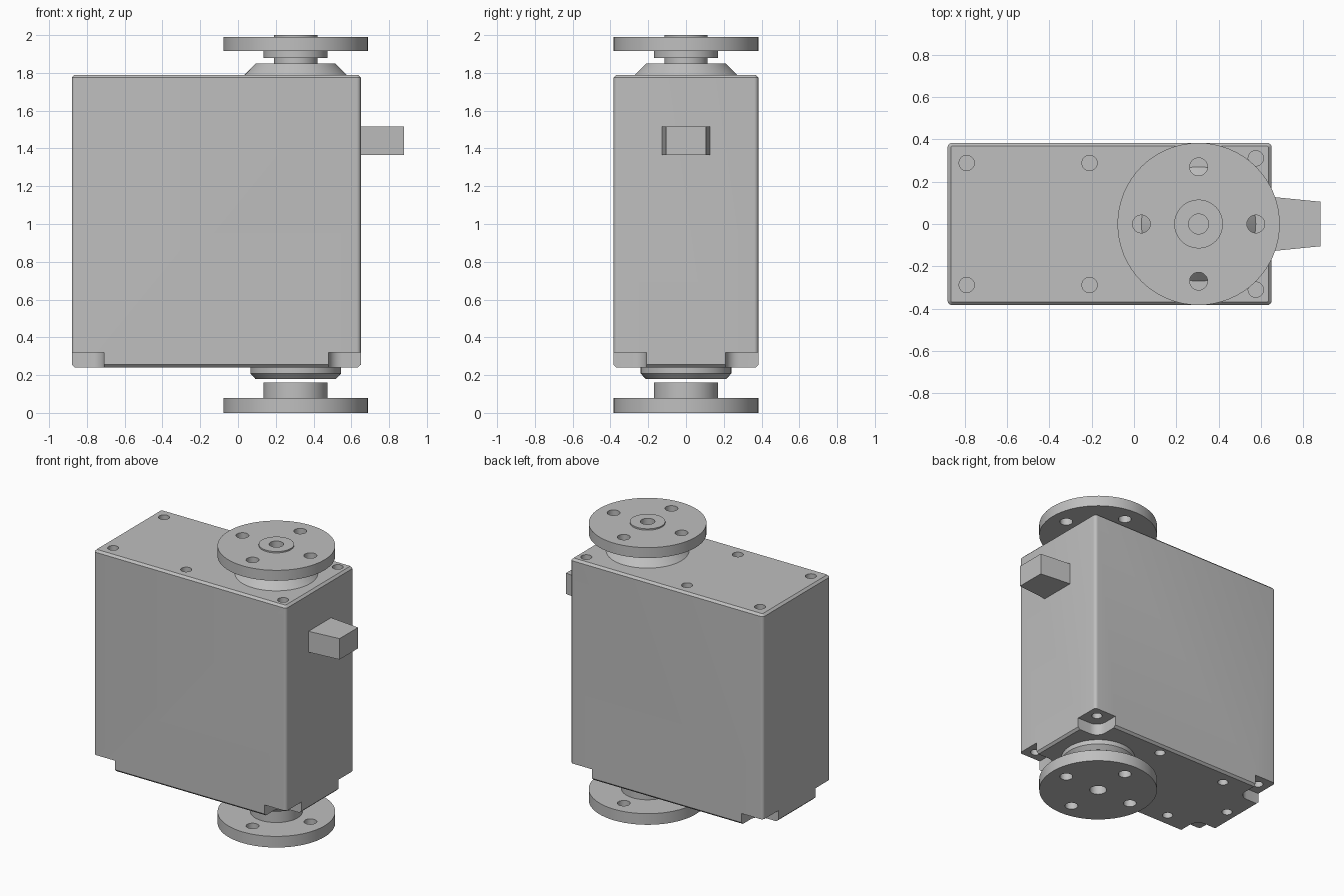
import bpy, bmesh, math
from mathutils import Matrix, Vector

cube = bpy.data.objects.get("Cube")
if cube:
    bpy.data.objects.remove(cube, do_unlink=True)

grey = bpy.data.materials.new("plain_grey")
grey.use_nodes = True
colour = (0.52, 0.52, 0.52, 1)
grey.diffuse_color = colour
grey.node_tree.nodes["Principled BSDF"].inputs["Base Color"].default_value = colour

AXIS_X = 0.305  # output shaft position
SEG = 64


def finish(bm, name):
    bmesh.ops.recalc_face_normals(bm, faces=bm.faces[:])
    mesh = bpy.data.meshes.new(name)
    bm.to_mesh(mesh)
    bm.free()
    mesh.materials.append(grey)
    obj = bpy.data.objects.new(name, mesh)
    bpy.context.collection.objects.link(obj)
    return obj


def add_box(bm, lo, hi, radius):
    """Box with rounded vertical edges."""
    lo, hi = Vector(lo), Vector(hi)
    size = hi - lo
    mat = Matrix.Translation((lo + hi) / 2) @ Matrix.Diagonal((*size, 1))
    verts = bmesh.ops.create_cube(bm, size=1, matrix=mat)["verts"]
    edges = {e for v in verts for e in v.link_edges}
    upright = [e for e in edges if abs(e.verts[0].co.z - e.verts[1].co.z) > 0.01]
    bmesh.ops.bevel(bm, geom=upright, offset=radius, segments=6,
                    affect='EDGES', profile=0.5)


def add_cylinder(bm, x, y, z0, z1, radius):
    bmesh.ops.create_cone(bm, cap_ends=True, segments=32, radius1=radius,
                          radius2=radius, depth=z1 - z0,
                          matrix=Matrix.Translation((x, y, (z0 + z1) / 2)))


def lathe(name, profile):
    """Turn a closed (radius, height) profile around the shaft axis."""
    bm = bmesh.new()
    vs = [bm.verts.new((AXIS_X + r, 0, z)) for r, z in profile]
    edges = [bm.edges.new((a, b)) for a, b in zip(vs, vs[1:] + vs[:1])
             if abs(a.co.x - AXIS_X) + abs(b.co.x - AXIS_X) > 1e-5]
    bmesh.ops.spin(bm, geom=vs + edges, cent=(AXIS_X, 0, 0), axis=(0, 0, 1),
                   angle=math.tau, steps=SEG)
    bmesh.ops.remove_doubles(bm, verts=bm.verts[:], dist=1e-4)
    return finish(bm, name)


def cut(obj, bm, name):
    cutter = finish(bm, name)
    cutter.hide_render = True
    mod = obj.modifiers.new("cut", 'BOOLEAN')
    mod.operation = 'DIFFERENCE'
    mod.solver = 'EXACT'
    mod.object = cutter
    bpy.context.view_layer.objects.active = obj
    bpy.ops.object.modifier_apply(modifier=mod.name)
    bpy.data.objects.remove(cutter, do_unlink=True)


# Case: rounded box with chamfered top and bottom rims
X0, X1, Y, Z0, Z1 = -0.88, 0.65, 0.383, 0.24, 1.79
bm = bmesh.new()
add_box(bm, (X0, -Y, Z0), (X1, Y, Z1), 0.022)
rims = [e for e in bm.edges if abs(e.verts[0].co.z - e.verts[1].co.z) < 1e-4]
bmesh.ops.bevel(bm, geom=rims, offset=0.015, segments=1, affect='EDGES')
case = finish(bm, "case")

# Corner notches under the case
bm = bmesh.new()
for xa, xb in ((X0 - 0.3, -0.71), (0.48, X1 + 0.3)):
    for ya, yb in ((-Y - 0.3, -0.21), (0.21, Y + 0.3)):
        add_box(bm, (xa, ya, 0), (xb, yb, 0.32), 0.07)
cut(case, bm, "notch_cutter")

# Screw holes in the lid, base and notches
bm = bmesh.new()
for side in (-1, 1):
    for x, y in ((-0.79, 0.288), (-0.21, 0.288), (0.575, 0.31)):
        add_cylinder(bm, x, side * y, 1.68, 1.9, 0.036)
    for x, y in ((-0.8, 0.3), (0.575, 0.31), (0.04, 0.31), (-0.52, 0.28)):
        add_cylinder(bm, x, side * y, 0.1, 0.42, 0.034)
add_cylinder(bm, -0.79, 0, 0.1, 0.42, 0.034)
cut(case, bm, "screw_hole_cutter")

# Tapered cable outlet on the side
bm = bmesh.new()
lower, upper = ([bm.verts.new((x, y, z)) for x, y in
                 ((0.63, -0.13), (0.88, -0.105), (0.88, 0.105), (0.63, 0.13))]
                for z in (1.365, 1.515))
bm.faces.new(lower)
bm.faces.new(upper)
for i in range(4):
    j = (i + 1) % 4
    bm.faces.new((lower[i], lower[j], upper[j], upper[i]))
outlet = finish(bm, "cable_outlet")

# Bearing collars on the case
top_collar = lathe("top_collar", [(0, 1.77), (0.27, 1.77), (0.27, 1.79),
                                  (0.21, 1.85), (0, 1.85)])
bottom_collar = lathe("bottom_collar", [(0, 0.26), (0.24, 0.26), (0.24, 0.208),
                                        (0.213, 0.18), (0, 0.18)])

# Round horns at both ends of the shaft
top_horn = lathe("top_horn", [
    (0, 1.84), (0.115, 1.84), (0.115, 1.88), (0.17, 1.88), (0.17, 1.915),
    (0.383, 1.915), (0.383, 1.99), (0.115, 1.99), (0.115, 2.0),
    (0.047, 2.0), (0.047, 1.88), (0, 1.88)])
bottom_horn = lathe("bottom_horn", [
    (0.055, 0), (0.383, 0), (0.383, 0.08), (0.17, 0.08), (0.17, 0.16),
    (0.055, 0.16)])

# Four holes through each horn
for horn, za, zb in ((top_horn, 1.9, 2.05), (bottom_horn, -0.1, 0.15)):
    bm = bmesh.new()
    for k in range(4):
        a = k * math.pi / 2
        add_cylinder(bm, AXIS_X + 0.27 * math.cos(a), 0.27 * math.sin(a),
                     za, zb, 0.042)
    cut(horn, bm, "horn_hole_cutter")

# Smooth curved walls, keep edges sharp
for obj in (case, outlet, top_collar, bottom_collar, top_horn, bottom_horn):
    bpy.ops.object.select_all(action='DESELECT')
    obj.select_set(True)
    bpy.context.view_layer.objects.active = obj
    bpy.ops.object.shade_smooth_by_angle(angle=math.radians(30))
